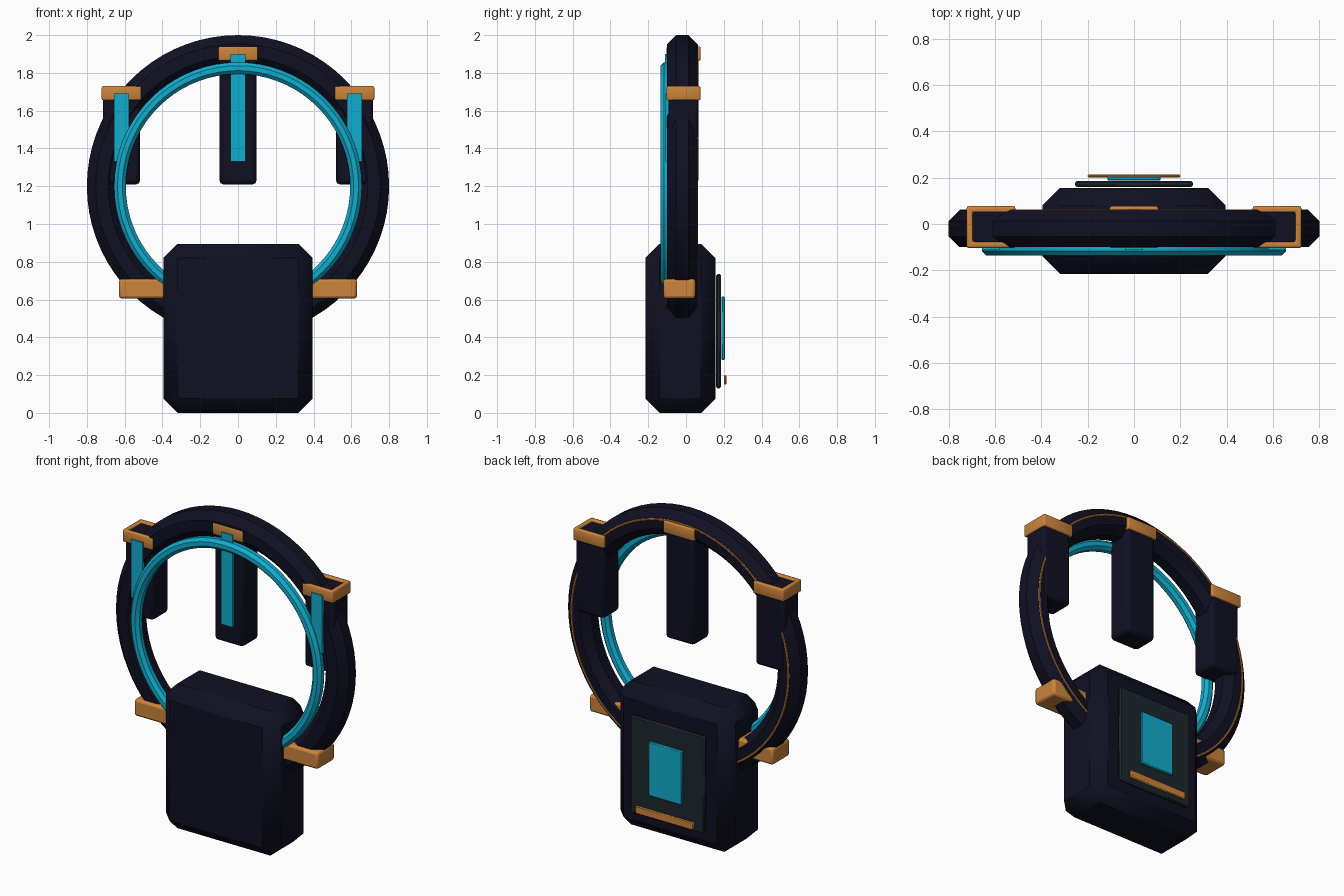
import bpy, bmesh
from math import pi, cos, sin, tau, radians
from mathutils import Matrix, Vector

if "Cube" in bpy.data.objects:
    bpy.data.objects.remove(bpy.data.objects["Cube"])


def material(name, rgb, rough=0.5):
    m = bpy.data.materials.new(name)
    m.use_nodes = True
    m.diffuse_color = (*rgb, 1)
    node = m.node_tree.nodes["Principled BSDF"]
    node.inputs["Base Color"].default_value = (*rgb, 1)
    node.inputs["Roughness"].default_value = rough
    return m


NAVY = material("dark navy", (0.005, 0.005, 0.016))
CYAN = material("bright cyan", (0.006, 0.42, 0.62))
COPPER = material("copper", (0.6, 0.23, 0.045))
SLATE = material("slate panel", (0.012, 0.021, 0.027))


def finish(bm, name, mat):
    bmesh.ops.recalc_face_normals(bm, faces=bm.faces)
    mesh = bpy.data.meshes.new(name)
    bm.to_mesh(mesh)
    bm.free()
    mesh.materials.append(mat)
    ob = bpy.data.objects.new(name, mesh)
    bpy.context.collection.objects.link(ob)
    bpy.ops.object.select_all(action='DESELECT')
    ob.select_set(True)
    bpy.context.view_layer.objects.active = ob
    bpy.ops.object.shade_smooth_by_angle(angle=radians(30))
    return ob


def bevel(ob, width, segments=1):
    mod = ob.modifiers.new("edge_bevel", 'BEVEL')
    mod.width = width
    mod.segments = segments
    mod.limit_method = 'ANGLE'
    return ob


def block(name, mat, x, y, z, edge=0.0, segments=1, hollow=0.0):
    """Box from (min, max) ranges; hollow makes it an open band."""
    lo, hi = Vector((x[0], y[0], z[0])), Vector((x[1], y[1], z[1]))
    bm = bmesh.new()
    bmesh.ops.create_cube(bm, size=1, matrix=Matrix.Translation((lo + hi) / 2)
                          @ Matrix.Diagonal((*(hi - lo), 1)))
    if hollow:
        bm.normal_update()
        caps = [f for f in bm.faces if abs(f.normal.z) > 0.9]
        bmesh.ops.delete(bm, geom=caps, context='FACES_ONLY')
    ob = finish(bm, name, mat)
    if hollow:
        mod = ob.modifiers.new("band_wall", 'SOLIDIFY')
        mod.thickness = hollow
        mod.offset = -1
        mod.use_even_offset = True
    if edge:
        bevel(ob, edge, segments)
    return ob


def hoop(name, mat, radius, tube, y, sides=8, steps=72):
    """Upright ring with a flat-sided tube, swept about the y axis."""
    bm = bmesh.new()
    r = tube / cos(pi / sides)
    verts = []
    for i in range(sides):
        a = tau * (i + 0.5) / sides
        verts.append(bm.verts.new((radius + r * cos(a), y + r * sin(a), RING_Z)))
    edges = [bm.edges.new((verts[i], verts[i - 1])) for i in range(sides)]
    bmesh.ops.spin(bm, geom=verts + edges, cent=(0, 0, RING_Z), axis=(0, 1, 0),
                   angle=tau, steps=steps, use_merge=True)
    bmesh.ops.remove_doubles(bm, verts=bm.verts, dist=0.0005)
    return finish(bm, name, mat)


RING_Z = 1.2

# Rings: main hoop, glowing front hoop, thin wire on the back
hoop("main_ring", NAVY, 0.72, 0.08, -0.02)
hoop("glow_ring", CYAN, 0.625, 0.031, -0.104)
hoop("back_wire", COPPER, 0.745, 0.008, 0.055)

# Base housing
block("base_housing", NAVY, (-0.395, 0.395), (-0.215, 0.155), (0, 0.895), 0.075)

# Back panel with screen and accent bar
block("back_panel", SLATE, (-0.255, 0.255), (0.16, 0.186), (0.13, 0.735), 0.008)
block("back_screen", CYAN, (-0.115, 0.115), (0.187, 0.206), (0.28, 0.615), 0.005)
block("accent_bar", COPPER, (-0.2, 0.2), (0.2, 0.214), (0.15, 0.2), 0.005)

# Hanging pods, each with a copper band and a light strip
for side, cx, top in (("right", -0.617, 1.73), ("centre", 0, 1.94), ("left", 0.617, 1.73)):
    block(side + "_pod", NAVY, (cx - 0.098, cx + 0.098), (-0.093, 0.065),
          (1.21, top - 0.012), 0.02, 2)
    block(side + "_pod_band", COPPER, (cx - 0.105, cx + 0.105), (-0.103, 0.077),
          (top - 0.075, top), 0.008, 2, hollow=0.026)
    block(side + "_light_strip", CYAN, (cx - 0.039, cx + 0.039), (-0.112, -0.085),
          (1.33, top - 0.04))

# Lower brackets joining the ring to the housing
for side, s in (("right", -1), ("left", 1)):
    block(side + "_bracket", COPPER, sorted((s * 0.37, s * 0.63)), (-0.12, 0.05),
          (0.605, 0.71), 0.015, 2)
